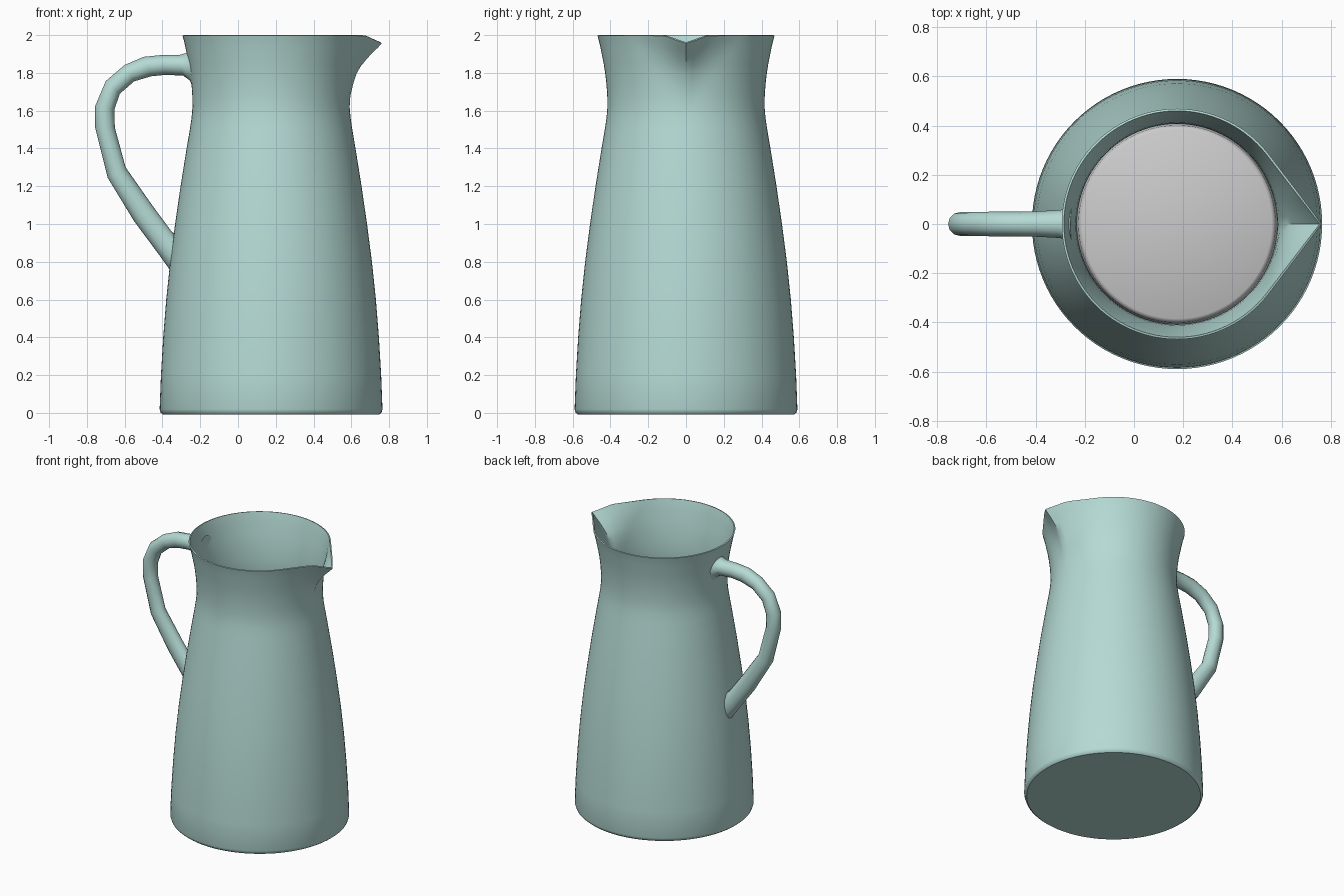
import bpy, bmesh
from math import sin, cos, pi, acos, radians

if "Cube" in bpy.data.objects:
    bpy.data.objects.remove(bpy.data.objects["Cube"])

CX = 0.175      # axis of the jug body
SEG = 96


def loft(name, rings, cap_start=True, cap_end=True, color=None, wall=0, angle=40):
    """Skin a list of closed rings, then smooth-shade the result."""
    bm = bmesh.new()
    rows = [[bm.verts.new(p) for p in ring] for ring in rings]
    n = len(rows[0])
    for a, b in zip(rows, rows[1:]):
        for i in range(n):
            j = (i + 1) % n
            bm.faces.new((a[i], a[j], b[j], b[i]))
    if cap_start:
        bm.faces.new(rows[0][::-1])
    if cap_end:
        bm.faces.new(rows[-1])
    bmesh.ops.recalc_face_normals(bm, faces=bm.faces)
    me = bpy.data.meshes.new(name)
    bm.to_mesh(me)
    bm.free()
    ob = bpy.data.objects.new(name, me)
    bpy.context.collection.objects.link(ob)
    if color:
        me.materials.append(color)
    bpy.ops.object.select_all(action='DESELECT')
    ob.select_set(True)
    bpy.context.view_layer.objects.active = ob
    if wall:
        m = ob.modifiers.new("wall", 'SOLIDIFY')
        m.thickness = wall
        m.offset = -1
        bpy.ops.object.modifier_apply(modifier=m.name)
    bpy.ops.object.shade_smooth_by_angle(angle=radians(angle))
    return ob


glaze = bpy.data.materials.new("glaze")
glaze.diffuse_color = (0.46, 0.70, 0.66, 1)
glaze.use_nodes = True
glaze.node_tree.nodes["Principled BSDF"].inputs["Base Color"].default_value = glaze.diffuse_color

# Body profile: height, radius, reach of the spout (equal to radius = round)
PROFILE = [
    (0.0, 0.57, 0), (0.006, 0.577, 0), (0.02, 0.581, 0), (0.2, 0.574, 0),
    (0.4, 0.562, 0), (0.6, 0.546, 0), (0.8, 0.525, 0), (1.0, 0.499, 0),
    (1.2, 0.470, 0), (1.4, 0.438, 0), (1.5, 0.421, 0), (1.56, 0.412, 0),
    (1.62, 0.407, 0), (1.68, 0.408, 0.411), (1.74, 0.412, 0.425),
    (1.80, 0.419, 0.444), (1.85, 0.427, 0.468), (1.90, 0.437, 0.501),
    (1.94, 0.445, 0.531), (1.97, 0.452, 0.557), (2.0, 0.460, 0.580),
]


def body_ring(z, r, reach):
    """Circle with straight tangents running out to the spout tip."""
    spread = acos(r / reach) if reach > r else 0
    ring = []
    for i in range(SEG):
        a = 2 * pi * i / SEG
        off = min(a, 2 * pi - a)
        rr = r / cos(max(0, spread - off))
        y = rr * sin(a)
        dip = 0
        if cos(a) > 0 and z > 1.8:      # lip dips at the spout tip
            dip = 0.038 * max(0, 1 - abs(y) / 0.11) * ((z - 1.8) / 0.2)
        ring.append((CX + rr * cos(a), y, z - dip))
    return ring


loft("jug_body", [body_ring(*p) for p in PROFILE], cap_end=False,
     color=glaze, wall=0.009)

# Handle sections: outer point (x, z), inner point (x, z), half width
HANDLE = [
    (-0.258, 1.925, -0.243, 1.73, 0.08), (-0.275, 1.905, -0.255, 1.76, 0.072),
    (-0.31, 1.895, -0.29, 1.785, 0.057), (-0.40, 1.895, -0.38, 1.79, 0.052),
    (-0.50, 1.885, -0.46, 1.782, 0.05), (-0.60, 1.842, -0.55, 1.755, 0.05),
    (-0.70, 1.757, -0.625, 1.69, 0.049), (-0.756, 1.625, -0.655, 1.605, 0.049),
    (-0.756, 1.51, -0.652, 1.51, 0.048), (-0.69, 1.245, -0.595, 1.30, 0.048),
    (-0.55, 1.015, -0.455, 1.10, 0.048), (-0.42, 0.84, -0.355, 0.965, 0.05),
    (-0.352, 0.745, -0.328, 0.94, 0.055),
]


def handle_ring(xo, zo, xi, zi, w, n=12):
    ring = []
    for i in range(n):
        a = 2 * pi * i / n
        t = 0.5 + 0.5 * cos(a)
        ring.append((xi + (xo - xi) * t, w * sin(a), zi + (zo - zi) * t))
    return ring


loft("handle", [handle_ring(*h) for h in HANDLE], color=glaze, angle=60)

# Contents filling the jug up to the neck, with a softly rounded edge
fill = [(z, r - 0.014) for z, r, _ in PROFILE if 0.1 < z < 1.52]
fill = [(0.02, 0.56)] + fill + [(1.55, 0.401), (1.563, 0.397), (1.57, 0.385)]
loft("contents", [body_ring(z, r, 0) for z, r in fill], angle=60)
